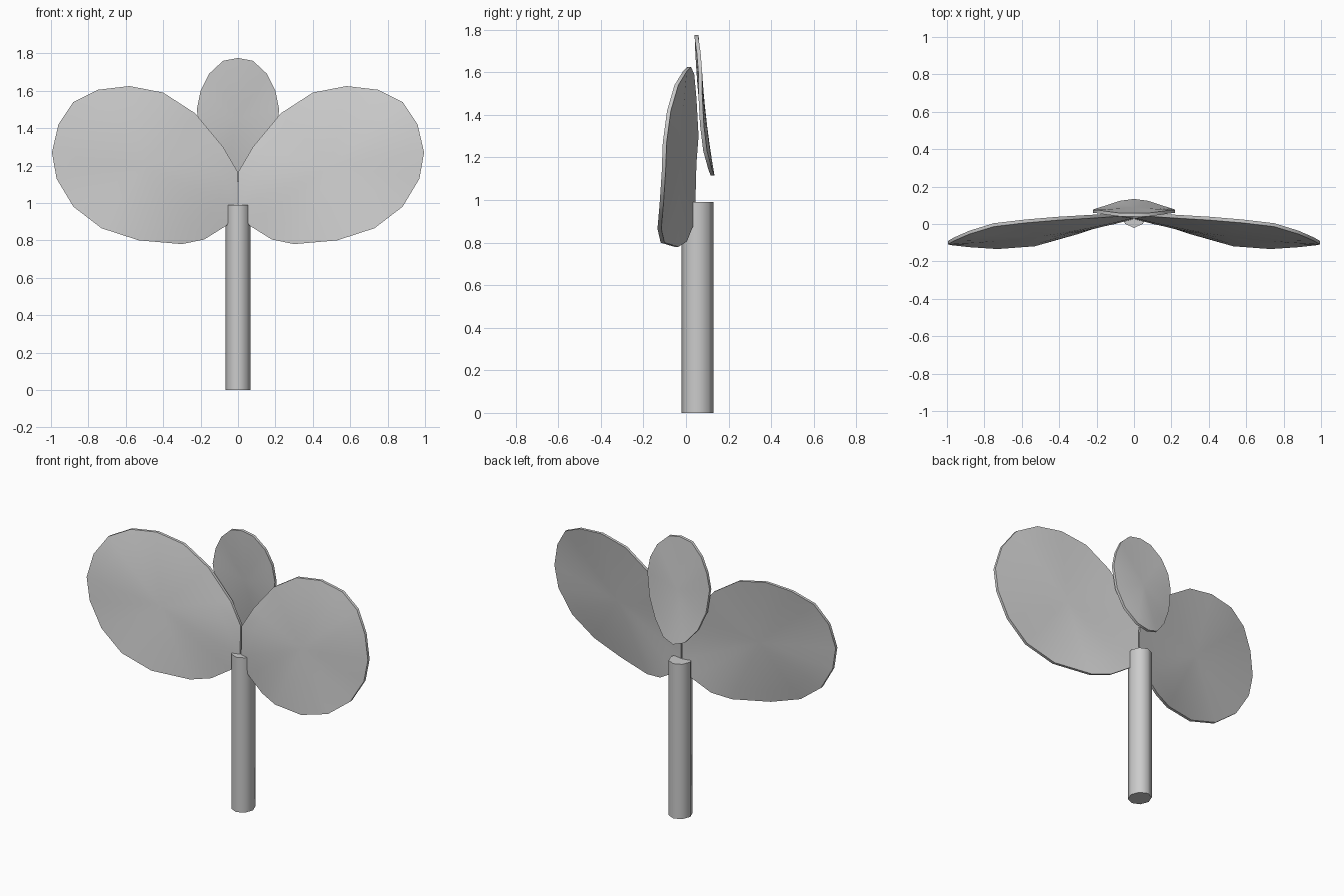
import bpy, bmesh, math

if "Cube" in bpy.data.objects:
    bpy.data.objects.remove(bpy.data.objects["Cube"])

grey = bpy.data.materials.new("plain grey")
grey.diffuse_color = (0.6, 0.6, 0.6, 1)
grey.use_nodes = True
grey.node_tree.nodes["Principled BSDF"].inputs["Base Color"].default_value = grey.diffuse_color


def finish(name, bm, angle):
    bmesh.ops.recalc_face_normals(bm, faces=bm.faces[:])
    me = bpy.data.meshes.new(name)
    bm.to_mesh(me)
    bm.free()
    ob = bpy.data.objects.new(name, me)
    bpy.context.collection.objects.link(ob)
    me.materials.append(grey)
    bpy.ops.object.select_all(action='DESELECT')
    ob.select_set(True)
    bpy.context.view_layer.objects.active = ob
    bpy.ops.object.shade_smooth_by_angle(angle=math.radians(angle))
    return ob


def leaf(name, outline, centre, plane, bulge, edge, swell, side=1):
    """Thin two-sided blade: concentric rings shrunk from an outline of (x, y, z)."""
    bm = bmesh.new()
    cx, cz = centre
    n = len(outline)
    layers = []
    for s in (-1, 1):
        def vert(x, z, res, t):
            half = edge + swell * (1 - t * t)
            y = plane(x, z) + res * t * t + bulge * (1 - t * t) + s * half
            return bm.verts.new((x * side, y, z))
        rings = [[vert(cx + (x - cx) * t, cz + (z - cz) * t, y - plane(x, z), t)
                  for x, y, z in outline] for t in (1, 0.8, 0.55, 0.3)]
        mid = vert(cx, cz, 0, 0)
        for a, b in zip(rings, rings[1:]):
            for i in range(n):
                j = (i + 1) % n
                bm.faces.new((a[i], a[j], b[j], b[i]))
        for i in range(n):
            bm.faces.new((rings[-1][i], rings[-1][(i + 1) % n], mid))
        layers.append(rings[0])
    for i in range(n):
        j = (i + 1) % n
        bm.faces.new((layers[0][i], layers[0][j], layers[1][j], layers[1][i]))
    return finish(name, bm, 60)


# Eight-sided stem with a slightly dipped rim
bm = bmesh.new()
bmesh.ops.create_cone(bm, cap_ends=True, segments=8, radius1=0.068, radius2=0.068, depth=0.99)
for v in bm.verts:
    v.co.y = v.co.y * 1.1 + 0.054
    v.co.z += 0.495
finish("stem", bm, 50)

# Two large side leaves, tilted forward towards their tips
wing = [(0.004, 0.04, 1.17), (0.08, 0.05, 1.3), (0.23, 0.04, 1.48), (0.4, 0.03, 1.59),
        (0.58, 0.015, 1.625), (0.75, -0.005, 1.605), (0.88, -0.045, 1.54),
        (0.96, -0.08, 1.42), (0.995, -0.1, 1.27), (0.97, -0.105, 1.13),
        (0.88, -0.115, 0.98), (0.73, -0.125, 0.865), (0.53, -0.11, 0.8),
        (0.3, -0.045, 0.78), (0.18, -0.005, 0.805), (0.06, 0.025, 0.88), (0.004, 0.035, 0.98)]
for name, side in (("right_leaf", 1), ("left_leaf", -1)):
    leaf(name, wing, (0.5, 1.2), lambda x, z: 0.05 - 0.14 * x + 0.12 * (z - 1.2),
         -0.025, 0.009, 0.012, side)

# Small back leaf, upright and leaning backwards at its foot
half = [(0.0, 0.05, 1.775), (0.08, 0.05, 1.76), (0.155, 0.06, 1.69), (0.2, 0.067, 1.6),
        (0.22, 0.067, 1.5), (0.2, 0.075, 1.35), (0.15, 0.09, 1.23), (0.075, 0.115, 1.14),
        (0.0, 0.125, 1.115)]
oval = half + [(-x, y, z) for x, y, z in half[-2:0:-1]]
leaf("back_leaf", oval, (0, 1.45), lambda x, z: 0.075 - 0.1 * (z - 1.45), 0.0, 0.009, 0.004)
